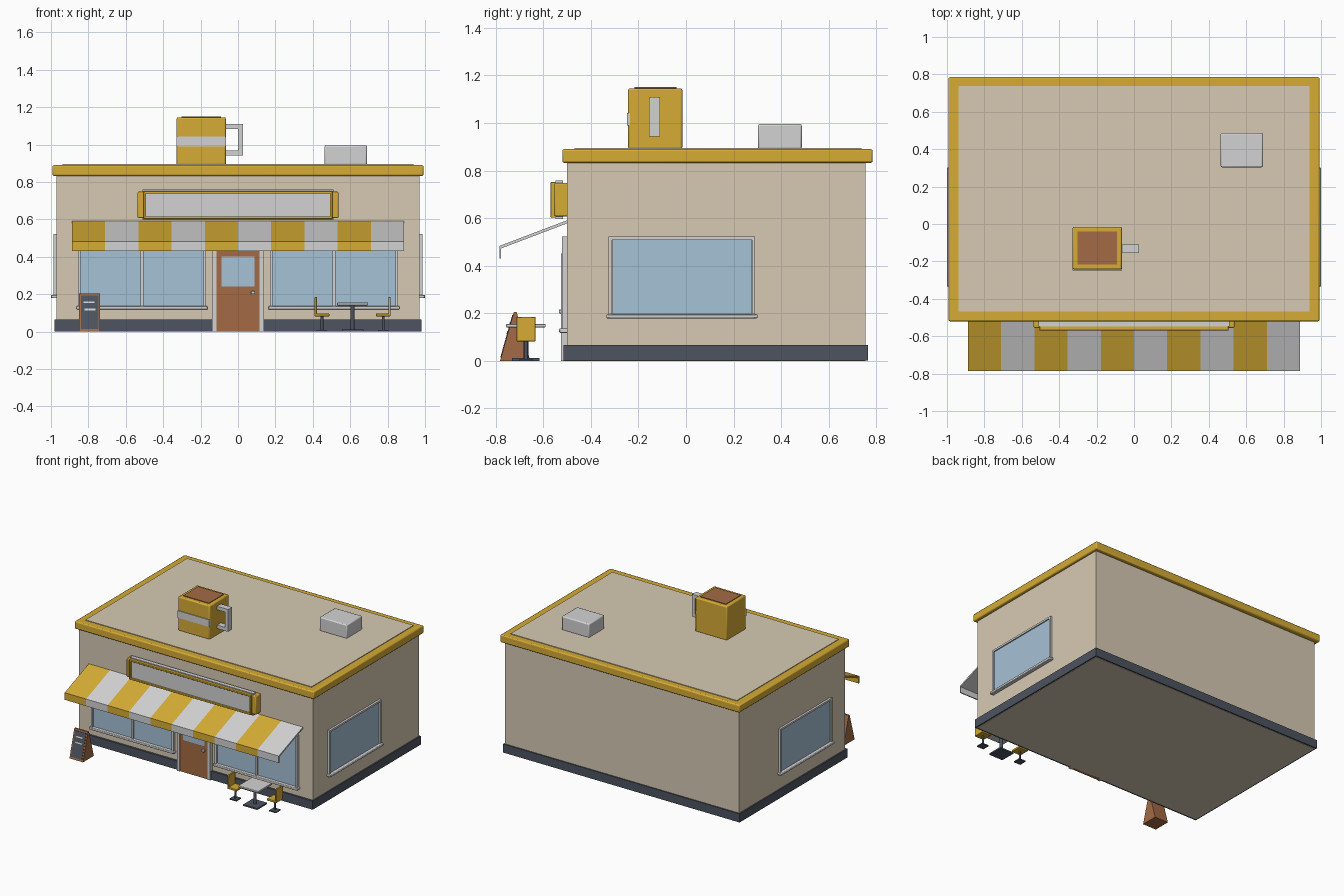
import bpy, bmesh
from math import radians
from mathutils import Vector

if "Cube" in bpy.data.objects:
    bpy.data.objects.remove(bpy.data.objects["Cube"], do_unlink=True)


def material(name, rgb):
    m = bpy.data.materials.new(name)
    m.use_nodes = True
    m.diffuse_color = (*rgb, 1)
    bsdf = m.node_tree.nodes["Principled BSDF"]
    bsdf.inputs["Base Color"].default_value = (*rgb, 1)
    bsdf.inputs["Roughness"].default_value = 0.8
    return m


BEIGE = material("beige plaster", (0.68, 0.59, 0.45))
GOLD = material("gold paint", (0.67, 0.41, 0.035))
WHITE = material("light grey", (0.65, 0.65, 0.65))
GLASS = material("blue glass", (0.38, 0.54, 0.67))
BROWN = material("brown wood", (0.37, 0.147, 0.058))
DARK = material("dark slate", (0.074, 0.087, 0.115))


def finish(name, bm, mat, bevel=0):
    bmesh.ops.recalc_face_normals(bm, faces=bm.faces)
    mesh = bpy.data.meshes.new(name)
    bm.to_mesh(mesh)
    bm.free()
    ob = bpy.data.objects.new(name, mesh)
    bpy.context.collection.objects.link(ob)
    mesh.materials.append(mat)
    if bevel:
        mod = ob.modifiers.new("soft edges", "BEVEL")
        mod.width, mod.segments = bevel, 2
        bpy.context.view_layer.objects.active = ob
        ob.select_set(True)
        bpy.ops.object.shade_smooth_by_angle(angle=radians(30))
        ob.select_set(False)
    return ob


def box(name, mat, x, y, z, bevel=0):
    """Box from (min, max) pairs on each axis."""
    bm = bmesh.new()
    bmesh.ops.create_cube(bm, size=1)
    for v in bm.verts:
        v.co = [r[0] if c < 0 else r[1] for c, r in zip(v.co, (x, y, z))]
    return finish(name, bm, mat, bevel)


def prism(name, mat, profile, x0, x1):
    """Extrude a (y, z) profile along x."""
    bm = bmesh.new()
    face = bm.faces.new([bm.verts.new((x0, y, z)) for y, z in profile])
    ext = bmesh.ops.extrude_face_region(bm, geom=[face])
    moved = [g for g in ext["geom"] if isinstance(g, bmesh.types.BMVert)]
    bmesh.ops.translate(bm, verts=moved, vec=Vector((x1 - x0, 0, 0)))
    return finish(name, bm, mat)


def pole(name, mat, x, y, z0, z1, r):
    bm = bmesh.new()
    bmesh.ops.create_cone(bm, cap_ends=True, segments=12, radius1=r, radius2=r, depth=z1 - z0)
    bmesh.ops.translate(bm, verts=bm.verts, vec=(x, y, (z0 + z1) / 2))
    return finish(name, bm, mat)


def span(c, half):
    return (c - half, c + half)


# Building shell and roof
box("walls", BEIGE, (-0.97, 0.97), (-0.5, 0.755), (0, 0.85))
box("plinth", DARK, (-0.98, 0.98), (-0.515, 0.765), (0.002, 0.066))
box("roof_trim", GOLD, (-0.992, 0.992), (-0.52, 0.785), (0.833, 0.89), 0.008)
box("roof_deck", BEIGE, (-0.938, 0.938), (-0.468, 0.738), (0.86, 0.895))

# Front windows, each with frame, mullion and sill
T = 0.014
for side, s in (("right", -1), ("left", 1)):
    c = 0.513 * s
    box(f"{side}_front_glass", GLASS, span(c, 0.33), (-0.508, -0.49), (0.13, 0.51))
    for e in (-1, 1):
        box(f"{side}_front_frame_side", WHITE, span(c + e * 0.335, T / 2), (-0.521, -0.49), (0.125, 0.522))
    box(f"{side}_front_frame_top", WHITE, span(c, 0.342), (-0.521, -0.49), (0.508, 0.522))
    box(f"{side}_front_mullion", WHITE, span(c, 0.007), (-0.518, -0.49), (0.13, 0.51))
    box(f"{side}_front_sill", WHITE, span(c, 0.35), (-0.533, -0.49), (0.118, 0.136), 0.004)

# Side windows
for side, s in (("right", -1), ("left", 1)):
    def depth(d):
        return tuple(sorted((0.96 * s, d * s)))
    box(f"{side}_side_glass", GLASS, depth(0.977), (-0.31, 0.276), (0.19, 0.508))
    for y in (-0.318, 0.284):
        box(f"{side}_side_frame", WHITE, depth(0.986), span(y, T / 2), (0.19, 0.522))
    box(f"{side}_side_frame_top", WHITE, depth(0.986), (-0.325, 0.291), (0.508, 0.522))
    box(f"{side}_side_sill", WHITE, depth(1.0), (-0.335, 0.301), (0.179, 0.196), 0.004)

# Door
box("door", BROWN, (-0.116, 0.116), (-0.52, -0.49), (0, 0.435))
box("door_glass", GLASS, (-0.088, 0.088), (-0.523, -0.51), (0.242, 0.402))
box("door_handle", WHITE, (0.07, 0.092), (-0.535, -0.515), (0.2, 0.216), 0.003)
for s in (-1, 1):
    box("door_jamb", WHITE, span(s * 0.127, 0.011), (-0.526, -0.49), (0, 0.452))
box("door_lintel", WHITE, (-0.138, 0.138), (-0.526, -0.49), (0.434, 0.452))

# Striped awning
profile = [(-0.495, 0.593), (-0.785, 0.483), (-0.785, 0.43), (-0.777, 0.43), (-0.777, 0.473), (-0.495, 0.58)]
STRIPES, WIDTH = 10, 0.1775
for i in range(STRIPES):
    x = -0.8875 + i * WIDTH
    prism(f"awning_stripe_{i + 1}", WHITE if i % 2 else GOLD, profile, x, x + WIDTH)

# Sign board above the awning
box("sign_back", GOLD, (-0.537, 0.537), (-0.555, -0.49), (0.608, 0.748), 0.006)
box("sign_body", WHITE, (-0.51, 0.51), (-0.548, -0.518), (0.596, 0.759))
box("sign_panel", WHITE, (-0.497, 0.497), (-0.559, -0.53), (0.61, 0.748))
for z in (0.609, 0.745):
    box("sign_rail", GOLD, (-0.505, 0.505), (-0.569, -0.54), span(z, 0.007), 0.003)
for x in (-0.498, 0.498):
    box("sign_stile", GOLD, span(x, 0.007), (-0.569, -0.54), (0.602, 0.752), 0.003)

# Rooftop mug
box("mug", GOLD, (-0.328, -0.065), (-0.243, -0.015), (0.89, 1.146), 0.008)
box("mug_coffee", BROWN, (-0.303, -0.09), (-0.216, -0.04), (1.1, 1.151))
box("mug_band", WHITE, (-0.328, -0.065), (-0.249, -0.23), (0.99, 1.043))
for z in (0.956, 1.097):
    box("mug_handle_arm", WHITE, (-0.075, 0.026), (-0.155, -0.109), span(z, 0.013))
box("mug_handle_grip", WHITE, (0.001, 0.026), (-0.155, -0.109), (0.943, 1.11))

# Rooftop vent unit
box("vent_unit", WHITE, (0.463, 0.69), (0.303, 0.487), (0.89, 0.996), 0.008)

# Sandwich board
prism("board_stand", BROWN, [(-0.782, 0), (-0.655, 0), (-0.712, 0.205), (-0.724, 0.205)], -0.85, -0.737)


def board_plate(name, mat, x0, x1, z0, z1, t):
    def front(z):
        return -0.782 + z * 0.058 / 0.205
    prism(name, mat, [(front(z0) - t, z0), (front(z1) - t, z1), (front(z1) + 0.004, z1), (front(z0) + 0.004, z0)], x0, x1)


board_plate("board_slate", DARK, -0.84, -0.747, 0.014, 0.193, 0.003)
for z, shift in ((0.152, 0), (0.113, 0.004)):
    board_plate("chalk_stroke", WHITE, -0.825 + shift, -0.767 + shift, z, z + 0.01, 0.005)

# Table
TX, TY = 0.613, -0.673
box("table_top", WHITE, span(TX, 0.083), span(TY, 0.083), (0.141, 0.155), 0.003)
pole("table_post", DARK, TX, TY, 0.005, 0.145, 0.011)
box("table_foot", DARK, span(TX, 0.058), span(TY, 0.058), (0, 0.011))

# Chairs facing the table
for side, s in (("right", -1), ("left", 1)):
    c = TX + s * 0.164
    box(f"{side}_chair_seat", GOLD, span(c, 0.039), span(TY, 0.04), (0.082, 0.097), 0.003)
    box(f"{side}_chair_back", GOLD, span(c + s * 0.033, 0.006), span(TY, 0.04), (0.09, 0.185), 0.003)
    pole(f"{side}_chair_post", DARK, c, TY, 0.004, 0.085, 0.007)
    box(f"{side}_chair_foot", DARK, span(c, 0.028), span(TY, 0.028), (0, 0.008))
